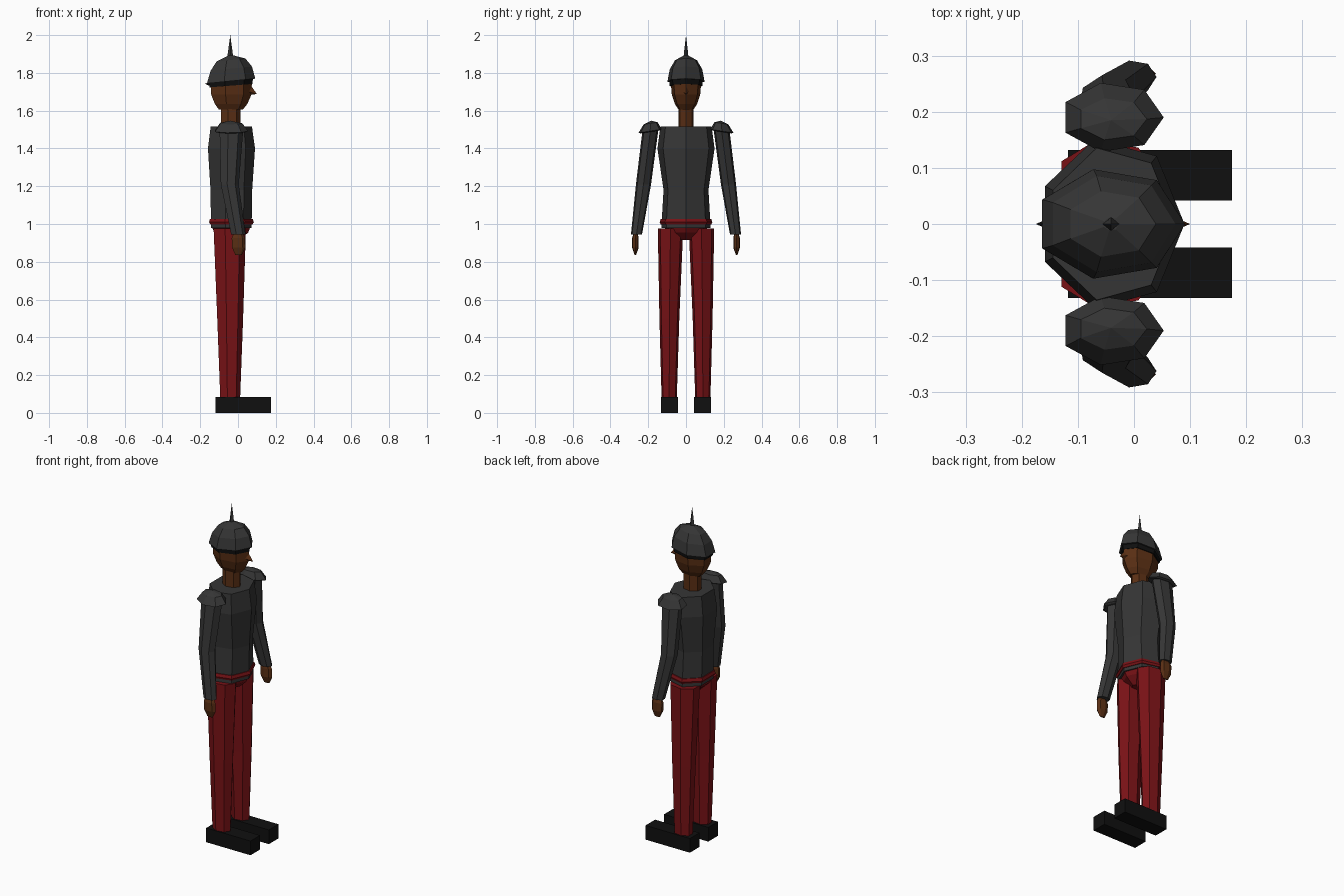
import bpy, bmesh, math
from mathutils import Matrix

if "Cube" in bpy.data.objects:
    bpy.data.objects.remove(bpy.data.objects["Cube"])

def material(name, rgb):
    m = bpy.data.materials.new(name)
    m.diffuse_color = (*rgb, 1)
    m.use_nodes = True
    m.node_tree.nodes["Principled BSDF"].inputs["Base Color"].default_value = m.diffuse_color
    return m

CLOTH = material("dark grey cloth", (0.036, 0.036, 0.036))
RED = material("deep red", (0.19, 0.006, 0.008))
SKIN = material("brown skin", (0.10, 0.028, 0.007))
BLACK = material("black leather", (0.005, 0.005, 0.005))

def finish(name, bm, mat):
    bmesh.ops.recalc_face_normals(bm, faces=bm.faces)
    me = bpy.data.meshes.new(name)
    bm.to_mesh(me)
    bm.free()
    me.materials.append(mat)
    ob = bpy.data.objects.new(name, me)
    bpy.context.collection.objects.link(ob)
    return ob

def loft(name, mat, rings, sides=7, tx=0, ty=0):
    """Stack of seven-sided rings (z, cx, cy, rx, ry); tx and ty tilt the rings."""
    bm = bmesh.new()
    loops = []
    for z, cx, cy, rx, ry in rings:
        loop = []
        for i in range(sides):
            a = 2 * math.pi * i / sides
            dx, dy = rx * math.cos(a), ry * math.sin(a)
            loop.append(bm.verts.new((cx + dx, cy + dy, z + tx * dx + ty * dy)))
        loops.append(loop)
    for a, b in zip(loops, loops[1:]):
        for i in range(sides):
            j = (i + 1) % sides
            bm.faces.new((a[i], a[j], b[j], b[i]))
    bm.faces.new(loops[0])
    bm.faces.new(loops[-1])
    bmesh.ops.remove_doubles(bm, verts=bm.verts, dist=0.0005)
    return finish(name, bm, mat)

def box(name, mat, lo, hi):
    bm = bmesh.new()
    size = [h - l for l, h in zip(lo, hi)]
    mid = [(h + l) / 2 for l, h in zip(lo, hi)]
    bmesh.ops.create_cube(bm, size=1, matrix=Matrix.Translation(mid) @ Matrix.Diagonal((*size, 1)))
    return finish(name, bm, mat)

C = -0.041  # body axis in x

# Trunk
loft("jacket", CLOTH, [(0.978, C, 0, 0.113, 0.134), (1.18, C, 0, 0.116, 0.122),
                       (1.40, C, 0, 0.131, 0.155), (1.515, C, 0, 0.115, 0.139)])
loft("belt", RED, [(0.998, C, 0, 0.117, 0.138), (1.010, C, 0, 0.125, 0.143),
                   (1.027, C, 0, 0.119, 0.137)])
loft("hips", RED, [(0.915, C, 0, 0.05, 0.03), (0.955, C, 0, 0.095, 0.09),
                   (0.992, C, 0, 0.110, 0.131)])

# Limbs, built once per side
for s, side in ((1, "left"), (-1, "right")):
    box(side + "_boot", BLACK, (-0.118, s * 0.087 - 0.045, 0), (0.175, s * 0.087 + 0.045, 0.085))
    loft(side + "_leg", RED, [(0.07, -0.044, s * 0.089, 0.055, 0.041),
                              (0.50, -0.045, s * 0.088, 0.072, 0.054),
                              (0.975, -0.048, s * 0.082, 0.090, 0.069)])
    loft(side + "_arm", CLOTH, [(0.945, 0.000, s * 0.262, 0.040, 0.030),
                                (1.21, -0.046, s * 0.225, 0.050, 0.041),
                                (1.50, -0.038, s * 0.188, 0.066, 0.043)])
    loft(side + "_hand", SKIN, [(0.836, 0.002, s * 0.268, 0.018, 0.004),
                                (0.875, 0.002, s * 0.268, 0.037, 0.018),
                                (0.925, 0.000, s * 0.268, 0.037, 0.018),
                                (0.955, 0.000, s * 0.266, 0.025, 0.010)])
    loft(side + "_shoulder_cap", CLOTH, [(1.487, C + 0.004, s * 0.191, 0.082, 0.052),
                                         (1.492, C + 0.002, s * 0.190, 0.092, 0.063),
                                         (1.533, C + 0.002, s * 0.187, 0.062, 0.038),
                                         (1.547, C, s * 0.185, 0, 0)], ty=-s * 0.15)

# Neck and head
loft("neck", SKIN, [(1.50, C, 0, 0.055, 0.042), (1.63, C, 0, 0.055, 0.042)])
loft("head", SKIN, [(1.605, C, 0, 0.066, 0.040), (1.635, C, 0, 0.090, 0.060),
                    (1.685, C, 0, 0.112, 0.077), (1.765, C, 0, 0.115, 0.084)])

# Nose: small four-sided hook pointing forward
bm = bmesh.new()
tip = bm.verts.new((0.100, 0, 1.688))
base = [bm.verts.new(p) for p in ((0.06, 0, 1.745), (0.06, 0.017, 1.70),
                                  (0.06, 0, 1.683), (0.06, -0.017, 1.70))]
for i in range(4):
    bm.faces.new((base[i], base[(i + 1) % 4], tip))
bm.faces.new(base)
finish("nose", bm, SKIN)

# Helmet with band, rear stud and spike
loft("helmet_band", BLACK, [(1.732, C - 0.002, 0, 0.119, 0.088), (1.765, C - 0.002, 0, 0.123, 0.092)], tx=0.08)
loft("helmet", CLOTH, [(1.756, -0.043, 0, 0.134, 0.100), (1.762, -0.043, 0, 0.133, 0.100),
                       (1.822, C, 0, 0.115, 0.088), (1.868, C, 0, 0.080, 0.060),
                       (1.892, C, 0, 0.014, 0.012)], tx=0.10)
bm = bmesh.new()
bmesh.ops.create_cone(bm, cap_ends=True, segments=4, radius1=0.015, radius2=0, depth=0.035,
                      matrix=Matrix.Translation((-0.1575, 0, 1.742)) @ Matrix.Rotation(-math.pi / 2, 4, 'Y'))
finish("helmet_rear_stud", bm, BLACK)
loft("helmet_spike", CLOTH, [(1.88, C, 0, 0.016, 0.013), (1.905, C, 0, 0.013, 0.011), (2.0, C, 0, 0, 0)], sides=4)
